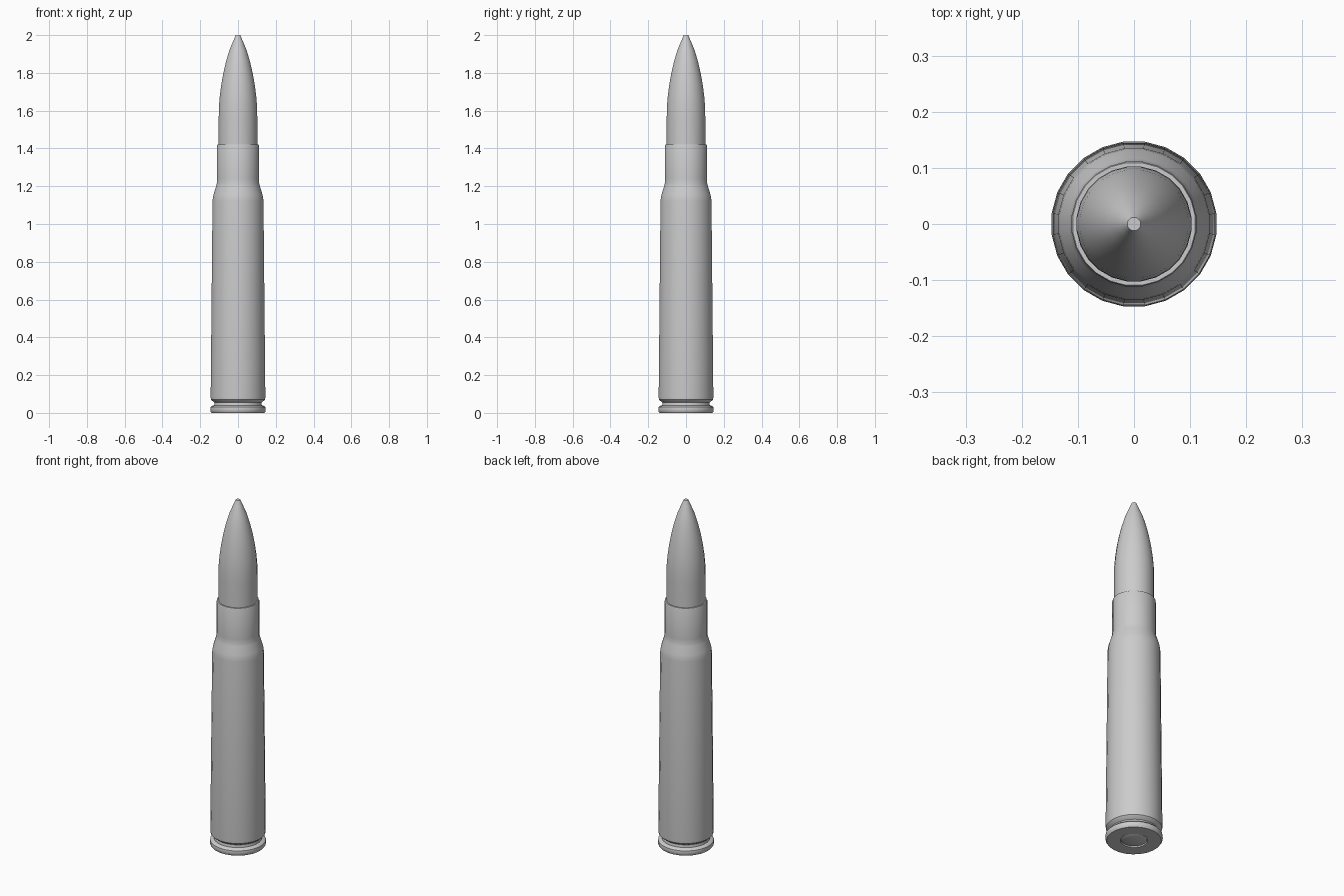
import bpy, bmesh, math

if "Cube" in bpy.data.objects:
    bpy.data.objects.remove(bpy.data.objects["Cube"])

SIDES = 24


def lathe(name, profile):
    """Revolve (radius, height) points around z; radius 0 closes on the axis."""
    bm = bmesh.new()
    rings = []
    for r, z in profile:
        if r == 0:
            rings.append([bm.verts.new((0, 0, z))] * SIDES)
        else:
            angles = [2 * math.pi * (i + 0.5) / SIDES for i in range(SIDES)]
            rings.append([bm.verts.new((r * math.cos(a), r * math.sin(a), z)) for a in angles])
    for low, high in zip(rings, rings[1:]):
        for i in range(SIDES):
            j = (i + 1) % SIDES
            corners = dict.fromkeys((low[i], low[j], high[j], high[i]))
            bm.faces.new(list(corners))
    bmesh.ops.recalc_face_normals(bm, faces=bm.faces)
    mesh = bpy.data.meshes.new(name)
    bm.to_mesh(mesh)
    bm.free()
    obj = bpy.data.objects.new(name, mesh)
    bpy.context.collection.objects.link(obj)
    bpy.ops.object.select_all(action='DESELECT')
    obj.select_set(True)
    bpy.context.view_layer.objects.active = obj
    bpy.ops.object.shade_smooth_by_angle(angle=math.radians(35))
    return obj


# Case: primer pocket, base, rim, extractor groove, tapered body, shoulder, neck
lathe("case", [
    (0, 0.02), (0.07, 0.02), (0.07, 0.0), (0.141, 0.0),
    (0.147, 0.008), (0.148, 0.02), (0.147, 0.03), (0.14, 0.037),
    (0.127, 0.04), (0.125, 0.055), (0.138, 0.064), (0.145, 0.072), (0.146, 0.085),
    (0.136, 1.12), (0.134, 1.14), (0.131, 1.155), (0.117, 1.2),
    (0.113, 1.215), (0.112, 1.24), (0.112, 1.415), (0.11, 1.42),
    (0.103, 1.42), (0.102, 1.40), (0, 1.40),
])

# Primer set into the base
lathe("primer", [(0, 0.003), (0.062, 0.003), (0.067, 0.006), (0.067, 0.02), (0, 0.02)])

# Bullet with curved nose and blunt tip
lathe("bullet", [
    (0, 1.401), (0.103, 1.401), (0.103, 1.56), (0.102, 1.62), (0.097, 1.68),
    (0.089, 1.74), (0.078, 1.80), (0.064, 1.86), (0.046, 1.92), (0.025, 1.97),
    (0.016, 1.99), (0.012, 2.0), (0, 2.0),
])
